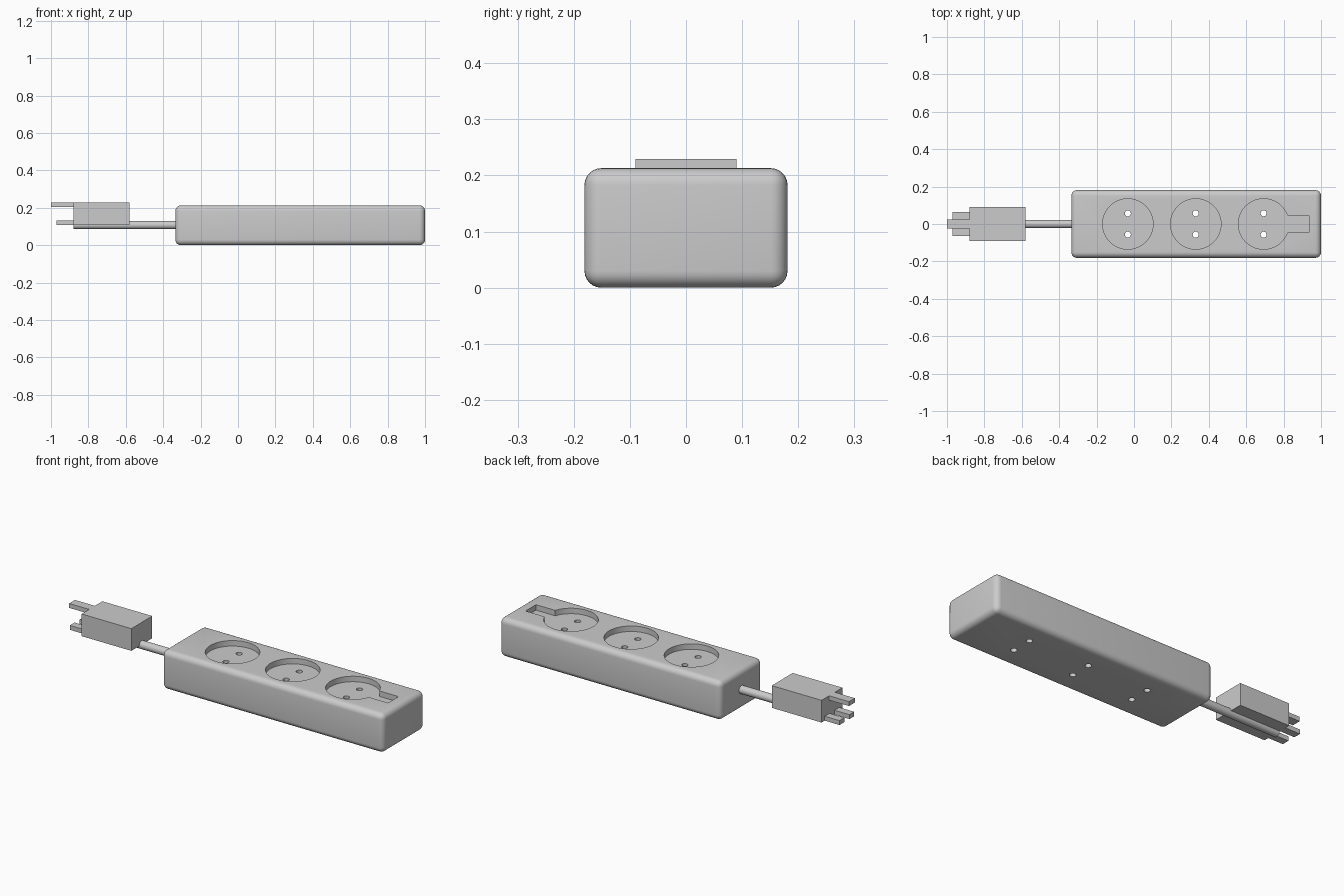
import bpy, bmesh, math

cube = bpy.data.objects.get("Cube")
if cube:
    bpy.data.objects.remove(cube, do_unlink=True)

grey = bpy.data.materials.new("plain grey")
grey.use_nodes = True
colour = (0.6, 0.6, 0.6, 1)
grey.diffuse_color = colour
grey.node_tree.nodes["Principled BSDF"].inputs["Base Color"].default_value = colour


def box(name, x, y, z):
    """Box from (low, high) ranges."""
    bpy.ops.mesh.primitive_cube_add(size=1, location=[sum(r) / 2 for r in (x, y, z)])
    ob = bpy.context.object
    ob.name = name
    ob.scale = [r[1] - r[0] for r in (x, y, z)]
    bpy.ops.object.transform_apply(location=False, rotation=False)
    ob.data.materials.append(grey)
    return ob


def cylinder(name, radius, depth, location, rotation=(0, 0, 0), sides=48):
    bpy.ops.mesh.primitive_cylinder_add(vertices=sides, radius=radius, depth=depth,
                                        location=location, rotation=rotation)
    ob = bpy.context.object
    ob.name = name
    ob.data.materials.append(grey)
    return ob


def cut(target, cutter):
    mod = target.modifiers.new("cut", "BOOLEAN")
    mod.operation = "DIFFERENCE"
    mod.solver = "EXACT"
    mod.object = cutter
    bpy.context.view_layer.objects.active = target
    bpy.ops.object.modifier_apply(modifier=mod.name)
    bpy.data.objects.remove(cutter, do_unlink=True)


def smooth(ob):
    bpy.ops.object.select_all(action="DESELECT")
    ob.select_set(True)
    bpy.context.view_layer.objects.active = ob
    bpy.ops.object.shade_smooth_by_angle(angle=math.radians(35))


# Rounded housing
TOP, RECESS = 0.213, 0.03
body = box("housing", (-0.335, 1), (-0.181, 0.181), (0, TOP))
bevel = body.modifiers.new("rounding", "BEVEL")
bevel.width = 0.03
bevel.segments = 6
bpy.context.view_layer.objects.active = body
bpy.ops.object.modifier_apply(modifier=bevel.name)

# Round sockets with pin holes right through the housing
for i in range(3):
    x = -0.033 + 0.363 * i
    cut(body, cylinder("socket_cutter", 0.135, 2 * RECESS, (x, 0, TOP)))
    for y in (-0.057, 0.057):
        cut(body, cylinder("pin_cutter", 0.016, 1, (x, y, TOP / 2), sides=24))

# Switch slot joined to the end socket
cut(body, box("slot_cutter", (0.78, 0.936), (-0.045, 0.045), (TOP - RECESS, TOP + 0.1)))
smooth(body)

# Cable running under the plug
cable = cylinder("cable", 0.022, 0.56, (-0.6, 0, 0.108), (0, math.pi / 2, 0), 32)
smooth(cable)

# Plug with three prongs
box("plug", (-0.88, -0.58), (-0.09, 0.09), (0.108, 0.229))
box("upper_prong", (-1, -0.87), (-0.025, 0.025), (0.205, 0.229))
for side, name in ((1, "back_prong"), (-1, "front_prong")):
    box(name, (-0.97, -0.87), sorted((side * 0.022, side * 0.063)), (0.108, 0.132))
